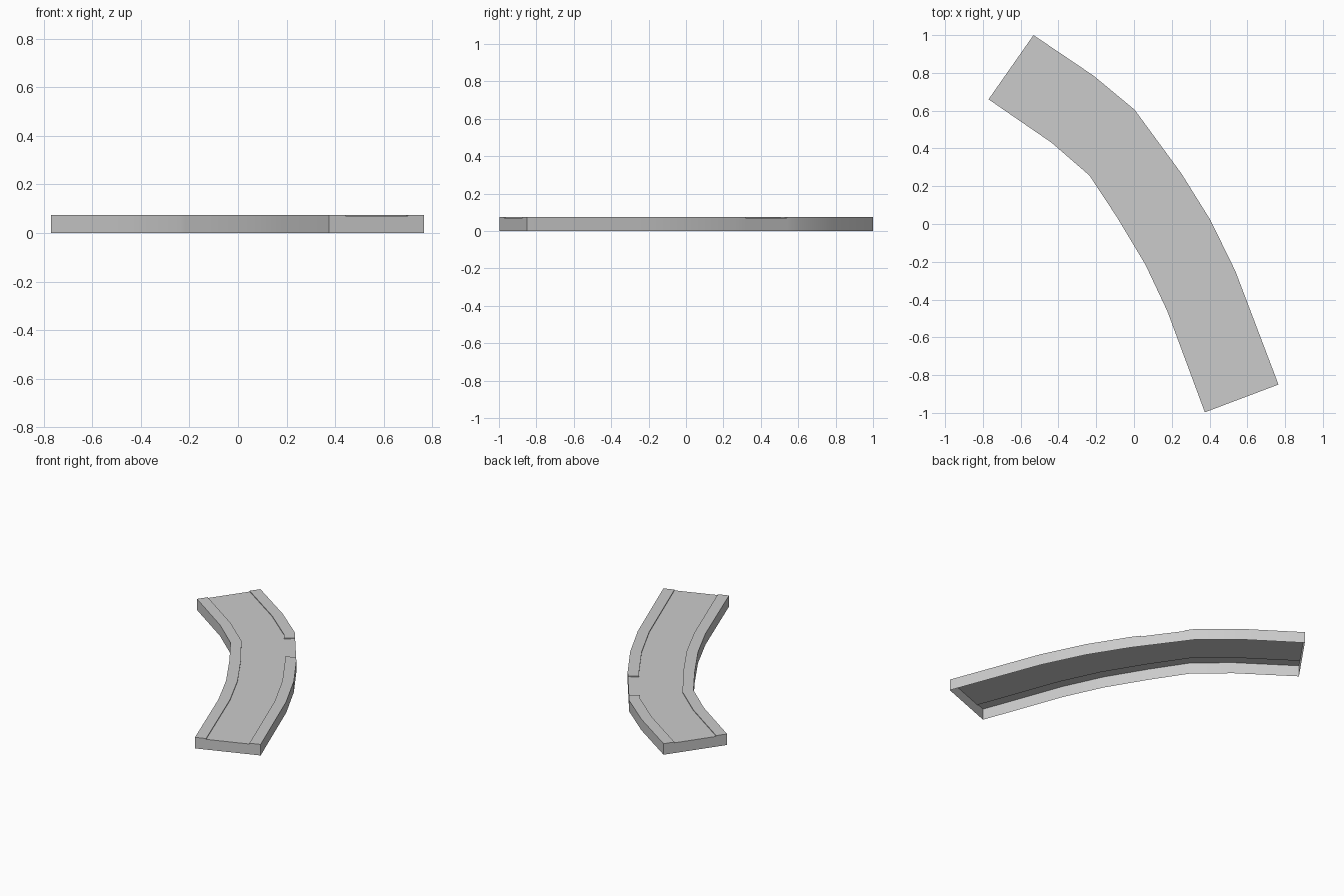
import bpy, bmesh, math
from mathutils import Vector

if "Cube" in bpy.data.objects:
    bpy.data.objects.remove(bpy.data.objects["Cube"])

TOP, ROAD, KERB = 0.075, 0.0695, 0.17   # kerb height, road height, kerb share of width

# plan outline of the bend, from the back end to the front end
outer = [Vector(p) for p in [(-.532, 1), (-.214, .785), (.003, .605), (.251, .267),
                             (.405, .02), (.537, -.25), (.765, -.85)]]
inner = [Vector(p) for p in [(-.77, .66), (-.437, .431), (-.236, .257), (-.09, .036),
                             (.06, -.214), (.177, -.463), (.375, -.997)]]


def section(o, ko, ki, i, z_outer):
    """Cross-section points from outer foot over the kerbs to inner foot."""
    return [Vector((p.x, p.y, z)) for p, z in [
        (o, 0), (o, z_outer), (ko, z_outer), (ko, ROAD),
        (ki, ROAD), (ki, TOP), (i, TOP), (i, 0)]]


plain = [(o, o.lerp(i, KERB), i.lerp(o, KERB), i) for o, i in zip(outer, inner)]


def between(t_wall, t_kerb):
    """Plan points part way along the segment with the dropped kerb."""
    a, b = plain[2], plain[3]
    return [p.lerp(q, t) for p, q, t in zip(a, b, (t_wall, t_kerb, t_kerb, t_kerb))]


# stations along the road, with the dropped kerb in the third segment
n1, n2 = between(.19, .14), between(.85, .83)
stations = [section(*p, TOP) for p in plain[:3]]
stations += [section(*n1, TOP), section(*n1, ROAD), section(*n2, ROAD), section(*n2, TOP)]
stations += [section(*p, TOP) for p in plain[3:]]


def make(name, polys):
    bm = bmesh.new()
    for poly in polys:
        bm.faces.new([bm.verts.new(p) for p in poly])
    bm.normal_update()
    flat = [f for f in bm.faces if f.calc_area() < 1e-7]
    bmesh.ops.delete(bm, geom=flat, context='FACES')
    bmesh.ops.remove_doubles(bm, verts=bm.verts[:], dist=1e-5)
    me = bpy.data.meshes.new(name)
    bm.to_mesh(me)
    bm.free()
    ob = bpy.data.objects.new(name, me)
    bpy.context.collection.objects.link(ob)
    bpy.ops.object.select_all(action='DESELECT')
    ob.select_set(True)
    bpy.context.view_layer.objects.active = ob
    bpy.ops.object.shade_smooth_by_angle(angle=math.radians(30))


def loft(name, first, last):
    make(name, [(s[c], s[c + 1], t[c + 1], t[c])
                for s, t in zip(stations, stations[1:]) for c in range(first, last)])


# open-bottomed shell: kerbs with their side walls, road surface, end walls
loft("outer_kerb", 0, 3)
loft("road_surface", 3, 4)
loft("inner_kerb", 4, 7)
make("back_end_wall", [stations[0][::-1]])
make("front_end_wall", [stations[-1]])
